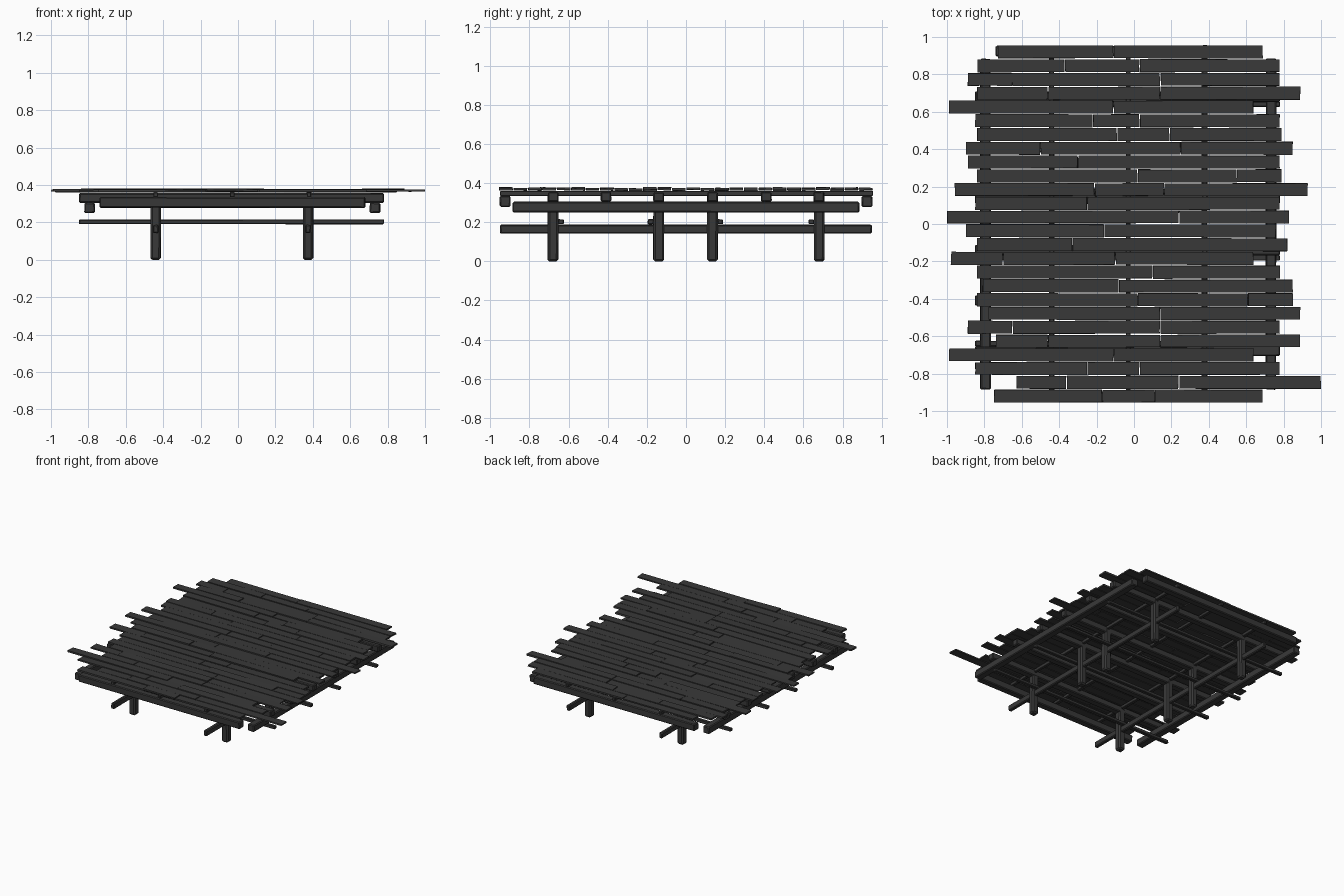
import bpy
import bmesh
import random
from mathutils import Vector

random.seed(4)
if "Cube" in bpy.data.objects:
    bpy.data.objects.remove(bpy.data.objects["Cube"], do_unlink=True)

wood = bpy.data.materials.new("dark charcoal wood")
wood.use_nodes = True
wood.diffuse_color = (0.04, 0.04, 0.04, 1)
wood.node_tree.nodes["Principled BSDF"].inputs["Base Color"].default_value = wood.diffuse_color


def add_block(bm, low, high, wobble=(0, 0, 0)):
    """Add a box between two corners, with its corners slightly shifted."""
    low, high = Vector(low), Vector(high)
    size, middle = high - low, (low + high) / 2
    for vert in bmesh.ops.create_cube(bm, size=1)["verts"]:
        shift = Vector(random.uniform(-w, w) for w in wobble)
        vert.co = middle + vert.co * size + shift


def finish(name, bm, bevel=0):
    mesh = bpy.data.meshes.new(name)
    bm.to_mesh(mesh)
    bm.free()
    mesh.materials.append(wood)
    obj = bpy.data.objects.new(name, mesh)
    bpy.context.collection.objects.link(obj)
    if bevel:
        mod = obj.modifiers.new("worn edges", "BEVEL")
        mod.width = bevel
        mod.segments = 1
    return obj


def timber(name, low, high, bevel=0.006):
    bm = bmesh.new()
    add_block(bm, low, high, (0.002, 0.002, 0.001))
    return finish(name, bm, bevel)


LEG_X = (-0.44, 0.375)
LEG_Y = (-0.68, -0.14, 0.135, 0.68)
LEFT, RIGHT = -0.85, 0.78

# Legs and the low rails running front to back through them
for x in LEG_X:
    for y in LEG_Y:
        timber("leg", (x - 0.027, y - 0.027, 0), (x + 0.027, y + 0.027, 0.34), 0.01)
    timber("low_long_rail", (x - 0.014, -0.95, 0.142), (x + 0.014, 0.95, 0.187))

# Low cross rails beside the legs
for y in (-0.64, -0.18, 0.175, 0.64):
    timber("low_cross_rail", (LEFT, y - 0.014, 0.19), (RIGHT, y + 0.014, 0.215), 0.004)

# Side beams and upper cross beams
for x in (-0.793, 0.732):
    timber("side_beam", (x - 0.028, -0.885, 0.25), (x + 0.028, 0.885, 0.305))
for y in (-0.68, -0.41, -0.14, 0.135, 0.41, 0.68):
    timber("cross_beam", (LEFT, y - 0.027, 0.305), (RIGHT, y + 0.027, 0.355))

# End beams under the first and last boards
for y in (-0.925, 0.925):
    timber("end_beam", (-0.74, y - 0.027, 0.278), (0.68, y + 0.027, 0.334))

# Thin joists carrying the boards
for x in (-0.44, -0.03, 0.38):
    timber("joist", (x - 0.012, -0.95, 0.335), (x + 0.012, 0.955, 0.36), 0.003)

# Deck rows from back to front: left end, joints, right end
ROWS = (
    (-.73, -.11, .69), (-.84, -.37, .03, .78), (-.89, -.65, .14, .78),
    (-.84, -.46, .14, .89), (-.99, -.11, .64), (-.85, -.22, .03, .78),
    (-.84, -.09, .19, .79), (-.9, -.5, .25, .85), (-.89, -.3, .78),
    (-.84, .02, .55, .79), (-.96, -.21, .16, .93), (-.85, -.25, .78),
    (-1, .24, .83), (-.9, -.16, .76), (-.84, -.33, .82),
    (-.98, -.7, -.1, .64), (-.84, .1, .78), (-.81, -.08, .85),
    (-.84, .02, .61, .85), (-.78, .14, .89), (-.89, -.65, .14, .78),
    (-.74, -.46, .14, .89), (-.99, -.11, .64), (-.85, -.25, .03, .78),
    (-.63, -.36, .24, 1), (-.75, -.17, .11, .69),
)
for i, row in enumerate(ROWS):
    y = 0.92 - i * 0.0736
    bm = bmesh.new()
    for start, end in zip(row, row[1:]):
        z = 0.369 + random.uniform(-0.003, 0.004)
        add_block(bm, (start + 0.002, y - 0.034, z - 0.006),
                  (end - 0.002, y + 0.034, z + 0.006), (0.002, 0.002, 0.002))
    finish("deck_boards", bm)
